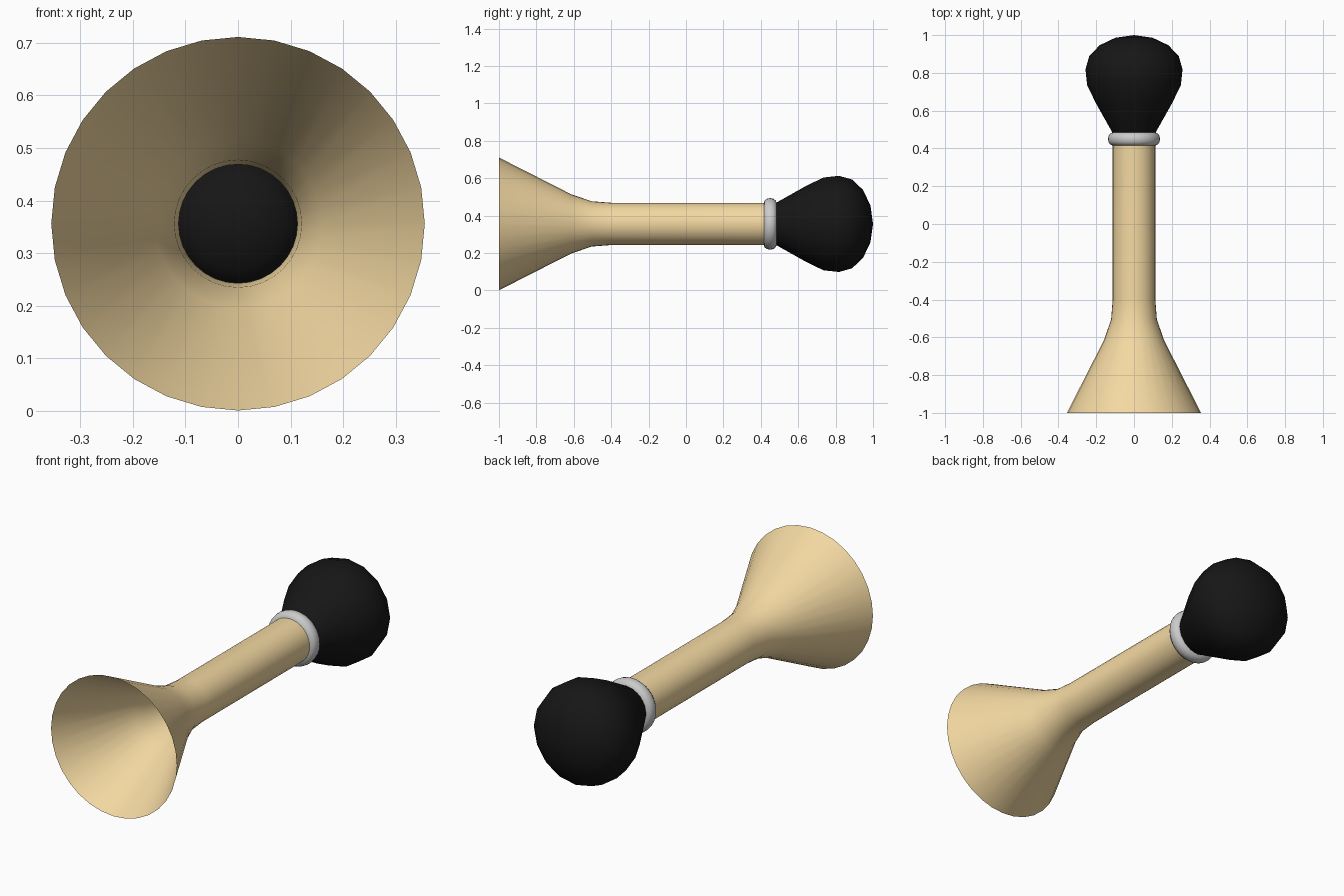
import bpy, bmesh, math

if "Cube" in bpy.data.objects:
    bpy.data.objects.remove(bpy.data.objects["Cube"])

ZC = 0.356  # height of the horn axis


def material(name, color):
    m = bpy.data.materials.new(name)
    m.diffuse_color = (*color, 1)
    m.use_nodes = True
    m.node_tree.nodes["Principled BSDF"].inputs["Base Color"].default_value = m.diffuse_color
    return m


def lathe(name, profile, sides, mat=None, closed=False, angle=60):
    """Revolve (y, radius) points about the horn axis."""
    bm = bmesh.new()
    rings = []
    for y, r in profile:
        if r == 0:
            rings.append([bm.verts.new((0, y, ZC))] * sides)
        else:
            rings.append([bm.verts.new((r * math.sin(2 * math.pi * i / sides), y,
                                        ZC + r * math.cos(2 * math.pi * i / sides)))
                          for i in range(sides)])
    pairs = list(zip(rings, rings[1:]))
    if closed:
        pairs.append((rings[-1], rings[0]))
    for a, b in pairs:
        for i in range(sides):
            j = (i + 1) % sides
            bm.faces.new(dict.fromkeys((a[i], a[j], b[j], b[i])))
    bmesh.ops.recalc_face_normals(bm, faces=bm.faces)
    me = bpy.data.meshes.new(name)
    bm.to_mesh(me)
    bm.free()
    ob = bpy.data.objects.new(name, me)
    bpy.context.collection.objects.link(ob)
    if mat:
        me.materials.append(mat)
    bpy.ops.object.select_all(action='DESELECT')
    ob.select_set(True)
    bpy.context.view_layer.objects.active = ob
    bpy.ops.object.shade_smooth_by_angle(angle=math.radians(angle))
    return ob


brass = material("brass", (0.9, 0.69, 0.36))
rubber = material("black_rubber", (0.008, 0.008, 0.008))

# Open thin-walled bell and tube
lathe("horn_tube", [(-1, 0.355), (-0.615, 0.159), (-0.505, 0.121),
                    (-0.4, 0.113), (0.45, 0.113)], 32, brass)

# Collar between tube and bulb
collar = [(0.45 + 0.034 * math.cos(t), 0.113 + 0.025 * math.sin(t))
          for t in (math.pi * i / 6 for i in range(7))]
lathe("collar", collar, 32, None, closed=True)

# Squeeze bulb: rounded back, tapering neck, domed plug inside the tube
back = [(0.818 + 0.182 * math.cos(t), 0.257 * math.sin(t) if i else 0)
        for i, t in ((i, math.pi * i / 8) for i in range(5))]
lathe("squeeze_bulb", back + [(0.735, 0.248), (0.64, 0.202), (0.48, 0.112),
                              (0.45, 0.09), (0.43, 0)], 16, rubber)
